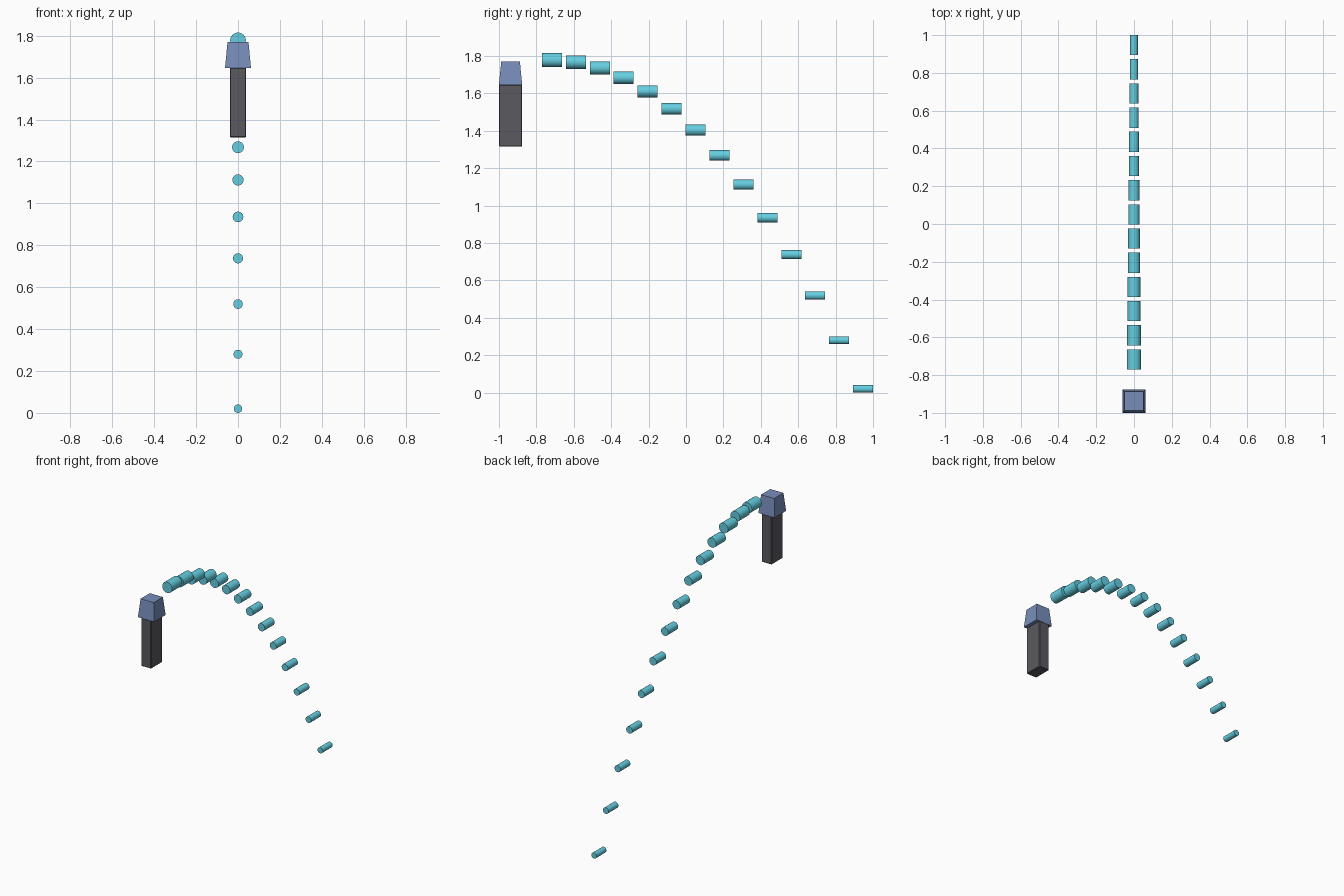
import bpy, bmesh, math
from mathutils import Matrix

if "Cube" in bpy.data.objects:
    bpy.data.objects.remove(bpy.data.objects["Cube"])


def material(name, rgb):
    m = bpy.data.materials.new(name)
    m.diffuse_color = (*rgb, 1)
    m.use_nodes = True
    m.node_tree.nodes["Principled BSDF"].inputs["Base Color"].default_value = m.diffuse_color
    return m


GREY = material("dark_grey", (0.10, 0.10, 0.115))
BLUE = material("slate_blue", (0.19, 0.27, 0.50))
CYAN = material("cyan", (0.13, 0.62, 0.75))
CY = -0.938  # y centre of handle and head


def finish(name, bm, mat):
    me = bpy.data.meshes.new(name)
    bm.to_mesh(me)
    bm.free()
    ob = bpy.data.objects.new(name, me)
    bpy.context.collection.objects.link(ob)
    me.materials.append(mat)
    return ob


def block(name, bottom, top, z0, z1, mat, bevel=0):
    """Box with half sizes given at the bottom and the top."""
    bm = bmesh.new()
    bmesh.ops.create_cube(bm, size=2)
    for v in bm.verts:
        hx, hy = top if v.co.z > 0 else bottom
        v.co = (v.co.x * hx, CY + v.co.y * hy, z1 if v.co.z > 0 else z0)
    if bevel:
        bmesh.ops.bevel(bm, geom=bm.edges[:], offset=bevel, segments=1,
                        affect='EDGES')
    return finish(name, bm, mat)


# Upright handle and tapered head
block("handle", (0.039, 0.062), (0.039, 0.062), 1.315, 1.647, GREY, 0.004)
block("head", (0.062, 0.062), (0.050, 0.050), 1.645, 1.77, BLUE)

# Falling arc of short rods, thinning along the path
COUNT = 14
for i in range(COUNT):
    t = i / (COUNT - 1)
    r = 0.0375 - 0.0175 * t
    y, z = -0.717 + 0.128 * i, 1.7776 - 0.0104 * i * i
    bm = bmesh.new()
    bmesh.ops.create_cone(
        bm, cap_ends=True, segments=24, radius1=r, radius2=r, depth=0.107,
        matrix=Matrix.Translation((0, y, z)) @ Matrix.Rotation(math.pi / 2, 4, 'X'))
    rod = finish(f"arc_rod_{i + 1:02d}", bm, CYAN)
    bpy.ops.object.select_all(action='DESELECT')
    rod.select_set(True)
    bpy.context.view_layer.objects.active = rod
    bpy.ops.object.shade_smooth_by_angle(angle=math.radians(40))
